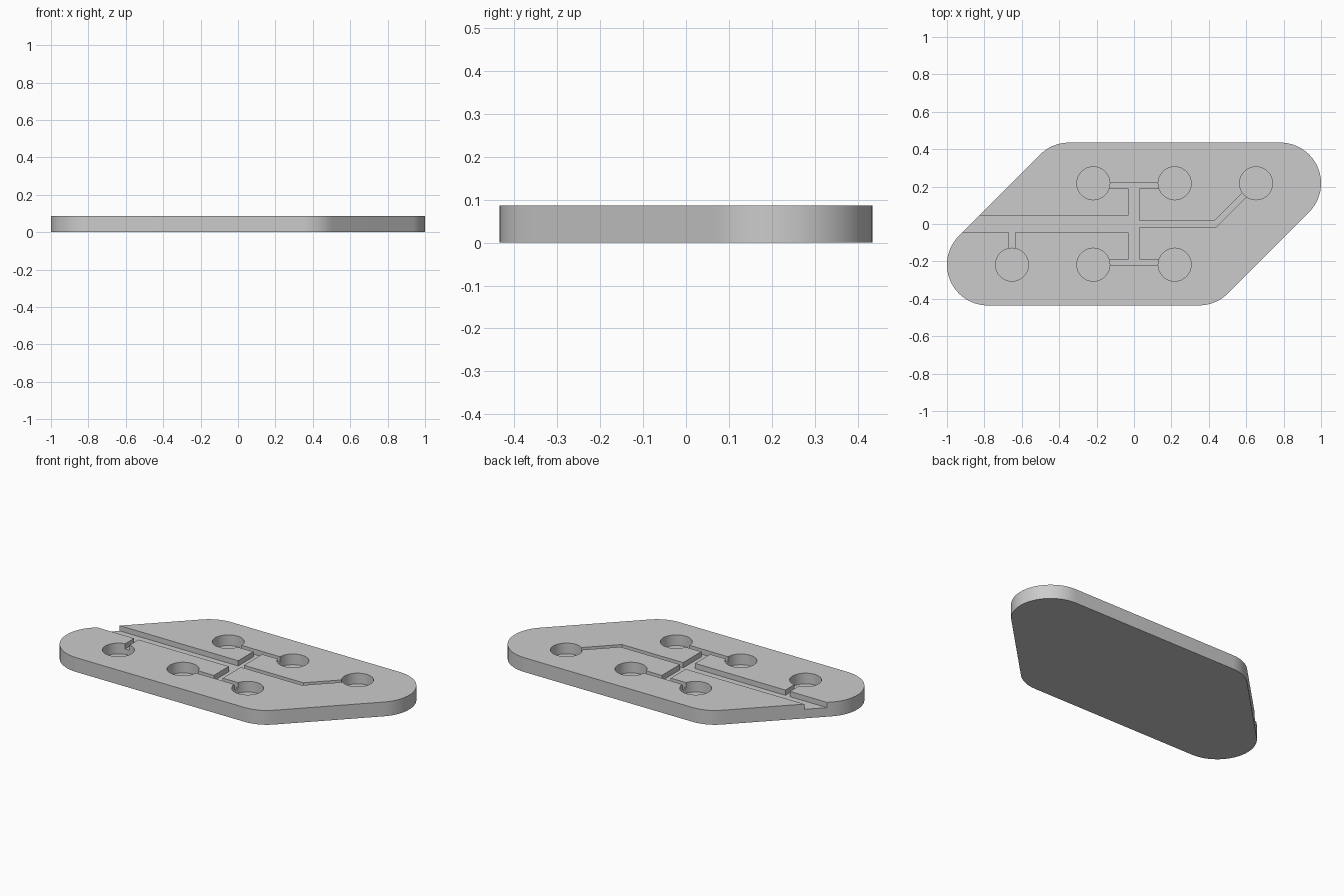
import bpy
import bmesh
from math import radians, cos, sin, atan2
from mathutils import Vector

if "Cube" in bpy.data.objects:
    bpy.data.objects.remove(bpy.data.objects["Cube"])

PITCH = 0.2175          # corner radius and half the well spacing
TOP = 0.087
CHANNEL_FLOOR = 0.055
WELL_FLOOR = 0.022
THIN = 0.03

grey = bpy.data.materials.new("plain grey")
grey.use_nodes = True
colour = (0.6, 0.6, 0.6, 1)
grey.diffuse_color = colour
grey.node_tree.nodes["Principled BSDF"].inputs["Base Color"].default_value = colour


def prism(name, outline, low, high):
    """Extrude a counter-clockwise outline between two heights."""
    bm = bmesh.new()
    face = bm.faces.new([bm.verts.new((x, y, low)) for x, y in outline])
    side = bmesh.ops.extrude_face_region(bm, geom=[face])["geom"]
    moved = [v for v in side if isinstance(v, bmesh.types.BMVert)]
    bmesh.ops.translate(bm, verts=moved, vec=(0, 0, high - low))
    bmesh.ops.recalc_face_normals(bm, faces=bm.faces)
    mesh = bpy.data.meshes.new(name)
    bm.to_mesh(mesh)
    bm.free()
    mesh.materials.append(grey)
    obj = bpy.data.objects.new(name, mesh)
    bpy.context.collection.objects.link(obj)
    return obj


def arc(cx, cy, r, start, end, steps):
    angles = [radians(start + (end - start) * i / steps) for i in range(steps + 1)]
    return [(cx + r * cos(a), cy + r * sin(a)) for a in angles]


def strip(start, end, width):
    """Outline of a straight channel of the given width."""
    a, b = Vector(start), Vector(end)
    along = (b - a).normalized()
    across = Vector((-along.y, along.x)) * width / 2
    return [a - across, b - across, b + across, a + across]


# Slanted plate with four rounded corners
far, near = 0.7825, 0.348
outline = (arc(-far, -PITCH, PITCH, 135, 270, 36) + arc(near, -PITCH, PITCH, 270, 315, 12)
           + arc(far, PITCH, PITCH, -45, 90, 36) + arc(-near, PITCH, PITCH, 90, 135, 12))
plate = prism("plate", outline, 0, TOP)

# Channels: wide inlet, cross channel, thin feeds to the wells
feed_y = PITCH - THIN / 2 + 0.002
bend = Vector((2 * PITCH, 0))
lap = THIN / 2 * 0.414   # overlap that closes the mitre at the bend
diagonal = Vector((1, 1)).normalized()
channels = [
    strip((-1.2, 0), (0.03, 0), 0.09),
    strip((0, -feed_y), (0, feed_y), 0.06),
    strip((-PITCH, feed_y), (PITCH, feed_y), THIN),
    strip((-PITCH, -feed_y), (PITCH, -feed_y), THIN),
    strip((-3 * PITCH, -PITCH), (-3 * PITCH, 0), THIN),
    strip((0, 0), bend + Vector((lap, 0)), THIN),
    strip(bend - diagonal * lap, (3 * PITCH, PITCH), THIN),
]
cutters = [prism("channel_cutter", c, CHANNEL_FLOOR, TOP + 0.1) for c in channels]

# Round blind wells
for x, y in [(-1, 1), (1, 1), (3, 1), (-3, -1), (-1, -1), (1, -1)]:
    ring = arc(x * PITCH, y * PITCH, 0.088, 0, 360, 64)[:-1]
    cutters.append(prism("well_cutter", ring, WELL_FLOOR, TOP + 0.1))

# Carve everything out of the plate, then drop the cutters
for cutter in cutters:
    mod = plate.modifiers.new("carve", "BOOLEAN")
    mod.operation = "DIFFERENCE"
    mod.solver = "EXACT"
    mod.object = cutter
bpy.context.view_layer.update()
carved = bpy.data.meshes.new_from_object(plate.evaluated_get(bpy.context.evaluated_depsgraph_get()))
plate.modifiers.clear()
plate.data = carved
for cutter in cutters:
    bpy.data.objects.remove(cutter)

# Smooth rounded walls, crisp rims
for obj in bpy.context.selected_objects:
    obj.select_set(False)
plate.select_set(True)
bpy.context.view_layer.objects.active = plate
bpy.ops.object.shade_smooth_by_angle(angle=radians(30))
